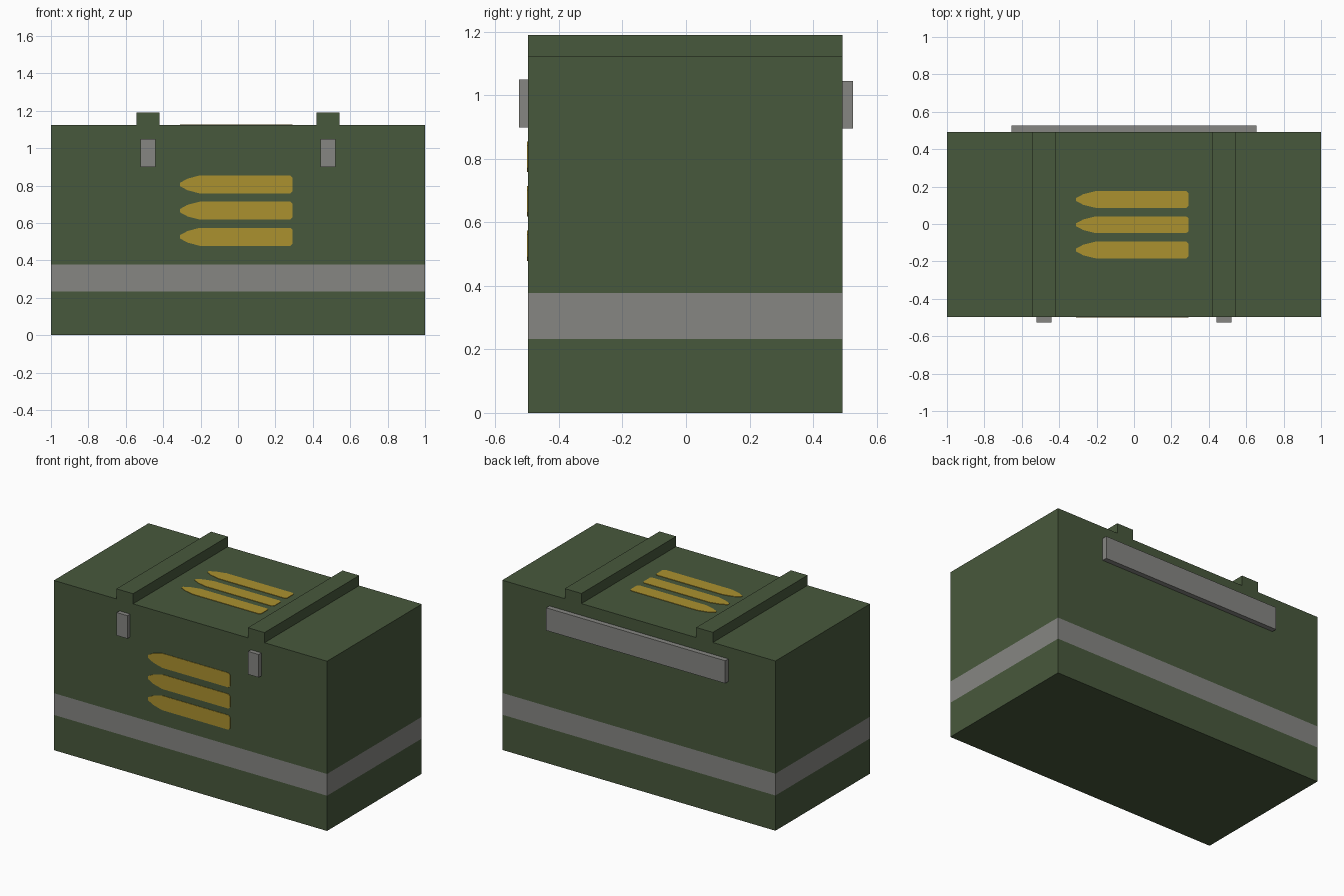
import bpy, bmesh
from mathutils import Vector

if "Cube" in bpy.data.objects:
    bpy.data.objects.remove(bpy.data.objects["Cube"])


def material(name, rgb):
    m = bpy.data.materials.new(name)
    m.diffuse_color = (*rgb, 1)
    m.use_nodes = True
    m.node_tree.nodes["Principled BSDF"].inputs["Base Color"].default_value = m.diffuse_color
    return m


green = material("olive green", (0.064, 0.098, 0.045))
grey = material("metal grey", (0.24, 0.24, 0.225))
gold = material("brass gold", (0.41, 0.285, 0.028))


def finish(bm, name, *mats):
    bmesh.ops.recalc_face_normals(bm, faces=bm.faces[:])
    me = bpy.data.meshes.new(name)
    bm.to_mesh(me)
    bm.free()
    for m in mats:
        me.materials.append(m)
    ob = bpy.data.objects.new(name, me)
    bpy.context.collection.objects.link(ob)
    return ob


def extrude(points, offset):
    bm = bmesh.new()
    face = bm.faces.new([bm.verts.new(p) for p in points])
    ext = bmesh.ops.extrude_face_region(bm, geom=[face], use_keep_orig=True)
    verts = [v for v in ext["geom"] if isinstance(v, bmesh.types.BMVert)]
    bmesh.ops.translate(bm, verts=verts, vec=Vector(offset))
    return bm


def box(name, lo, hi, mat):
    bm = extrude([(lo[0], lo[1], lo[2]), (hi[0], lo[1], lo[2]),
                  (hi[0], lo[1], hi[2]), (lo[0], lo[1], hi[2])],
                 (0, hi[1] - lo[1], 0))
    return finish(bm, name, mat)


# Crate body with two raised lid ribs, extruded front to back
FRONT, BACK, TOP, RIB = -0.497, 0.493, 1.123, 1.19
profile = [(-1, 0), (1, 0), (1, TOP), (0.542, TOP), (0.542, RIB), (0.42, RIB),
           (0.42, TOP), (-0.42, TOP), (-0.42, RIB), (-0.542, RIB),
           (-0.542, TOP), (-1, TOP)]
bm = extrude([(x, FRONT, z) for x, z in profile], (0, BACK - FRONT, 0))

# Grey band cut into all four walls
LOW, HIGH = 0.233, 0.377
for z in (LOW, HIGH):
    bmesh.ops.bisect_plane(bm, geom=bm.verts[:] + bm.edges[:] + bm.faces[:],
                           plane_co=(0, 0, z), plane_no=(0, 0, 1))
for f in bm.faces:
    zs = [v.co.z for v in f.verts]
    f.material_index = int(min(zs) > LOW - 0.001 and max(zs) < HIGH + 0.001)
finish(bm, "crate_body", green, grey)

# Front latches and rear hinge
for side, label in ((-1, "left"), (1, "right")):
    x = side * 0.481
    box("latch_" + label, (x - 0.039, -0.526, 0.898), (x + 0.039, FRONT + 0.005, 1.05), grey)
box("rear_hinge", (-0.655, BACK - 0.005, 0.895), (0.655, 0.526, 1.045), grey)

# Painted cartridges on the front and lid
half = [(-0.31, 0.009), (-0.27, 0.031), (-0.205, 0.048), (0.28, 0.048), (0.292, 0.036)]


def cartridge(name, centre, scale, place, offset):
    outline = half + [(x, -h) for x, h in reversed(half)]
    finish(extrude([place(x, centre + h * scale) for x, h in outline], offset), name, gold)


for i in (-1, 0, 1):
    cartridge("front_cartridge", 0.666 + i * 0.14, 1.0,
              lambda x, v: (x, FRONT + 0.001, v), (0, -0.004, 0))
    cartridge("lid_cartridge", -0.004 + i * 0.135, 0.93,
              lambda x, v: (x, v, TOP - 0.001), (0, 0, 0.004))
